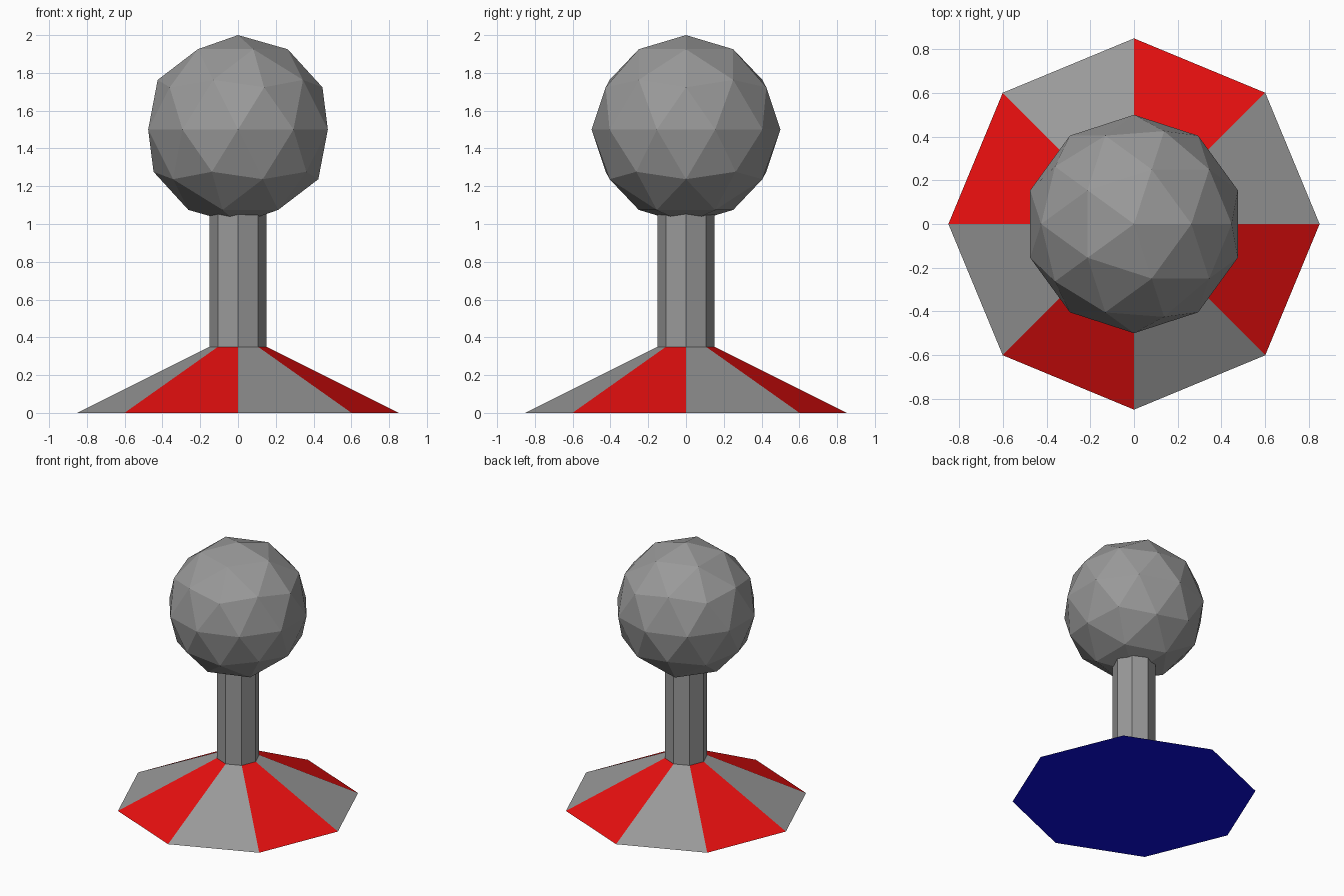
import bpy
import bmesh
import math

if "Cube" in bpy.data.objects:
    bpy.data.objects.remove(bpy.data.objects["Cube"])

SIDES = 8


def material(name, rgb):
    m = bpy.data.materials.new(name)
    m.diffuse_color = (*rgb, 1.0)
    m.use_nodes = True
    m.node_tree.nodes["Principled BSDF"].inputs["Base Color"].default_value = m.diffuse_color
    return m


grey = material("grey", (0.32, 0.32, 0.32))
red = material("red", (0.85, 0.005, 0.005))
blue = material("blue", (0.005, 0.005, 0.85))


def prism(name, r_bottom, r_top, z0, z1, mats, paint=None):
    """Eight-sided tapered prism with corners on the x and y axes."""
    bm = bmesh.new()
    rings = []
    for r, z in ((r_bottom, z0), (r_top, z1)):
        rings.append([bm.verts.new((r * math.cos(math.tau * i / SIDES),
                                    r * math.sin(math.tau * i / SIDES), z))
                      for i in range(SIDES)])
    low, high = rings
    for i in range(SIDES):
        j = (i + 1) % SIDES
        bm.faces.new((low[i], low[j], high[j], high[i]))
    bm.faces.new(low[::-1])
    bm.faces.new(high)
    bm.normal_update()
    if paint:
        for f in bm.faces:
            f.material_index = paint(f)
    return finish(name, bm, mats)


def finish(name, bm, mats):
    me = bpy.data.meshes.new(name)
    bm.to_mesh(me)
    bm.free()
    for m in mats:
        me.materials.append(m)
    ob = bpy.data.objects.new(name, me)
    bpy.context.collection.objects.link(ob)
    return ob


def base_colour(f):
    """Blue underside, alternating grey and red sloped panels."""
    if f.normal.z < -0.9:
        return 2
    if f.normal.z > 0.99:
        return 0
    c = f.calc_center_median()
    sector = int((math.atan2(c.y, c.x) % math.tau) / (math.tau / SIDES))
    return sector % 2


# Sloped base
prism("base", 0.85, 0.15, 0.0, 0.35, [grey, red, blue], base_colour)

# Column, running up into the ball
prism("column", 0.15, 0.15, 0.35, 1.1, [grey])

# Faceted ball
ball_bm = bmesh.new()
bmesh.ops.create_icosphere(ball_bm, subdivisions=2, radius=0.5)
bmesh.ops.translate(ball_bm, verts=ball_bm.verts, vec=(0, 0, 1.5))
finish("ball", ball_bm, [grey])
